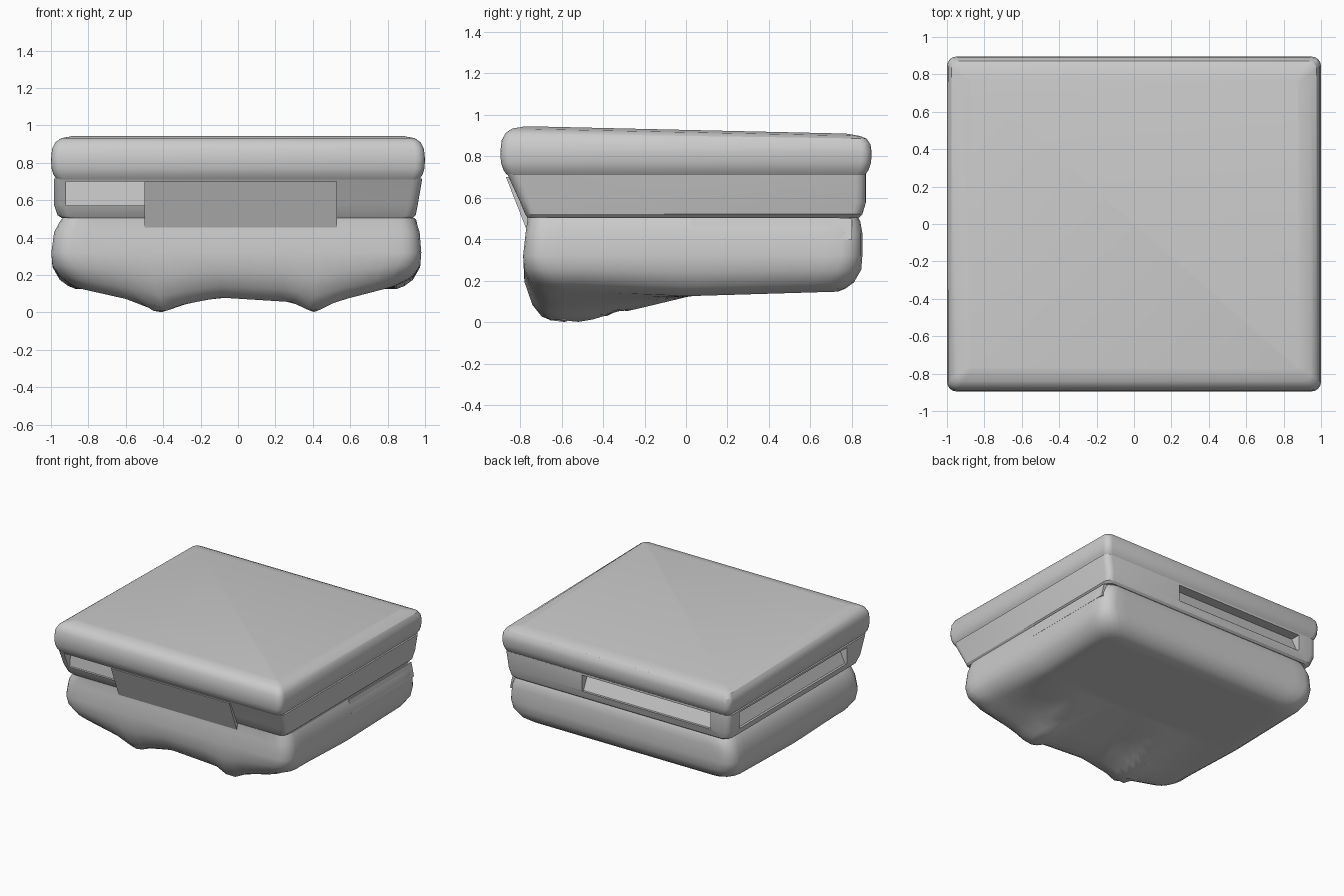
import bpy, bmesh, math
from mathutils import Vector

if "Cube" in bpy.data.objects:
    bpy.data.objects.remove(bpy.data.objects["Cube"])


def outline(x0, x1, y0, y1, r, n=20, arc=4):
    """Rounded rectangle with subdivided straight sides."""
    corners = [(x1 - r, y1 - r, 0), (x0 + r, y1 - r, 90),
               (x0 + r, y0 + r, 180), (x1 - r, y0 + r, 270)]
    arcs = []
    for cx, cy, a in corners:
        arcs.append([Vector((cx + r * math.cos(math.radians(a + 90 * i / arc)),
                             cy + r * math.sin(math.radians(a + 90 * i / arc))))
                     for i in range(arc + 1)])
    pts = []
    for k in range(4):
        pts += arcs[k]
        a, b = arcs[k][-1], arcs[(k + 1) % 4][0]
        pts += [a.lerp(b, i / n) for i in range(1, n)]
    return pts


def finish(name, bm):
    bmesh.ops.recalc_face_normals(bm, faces=bm.faces[:])
    me = bpy.data.meshes.new(name)
    bm.to_mesh(me)
    bm.free()
    ob = bpy.data.objects.new(name, me)
    bpy.context.collection.objects.link(ob)
    return ob


def smooth(ob, angle=28):
    bpy.ops.object.select_all(action='DESELECT')
    ob.select_set(True)
    bpy.context.view_layer.objects.active = ob
    bpy.ops.object.shade_smooth_by_angle(angle=math.radians(angle))


def loft(name, rings):
    """Skin a stack of rings (lists of 3D points) and cap both ends."""
    bm = bmesh.new()
    vs = [[bm.verts.new(p) for p in ring] for ring in rings]
    n = len(vs[0])
    for a, b in zip(vs, vs[1:]):
        for i in range(n):
            j = (i + 1) % n
            bm.faces.new((a[i], a[j], b[j], b[i]))
    bm.faces.new(vs[0])
    bm.faces.new(vs[-1])
    return finish(name, bm)


def ring(z, x0, x1, y0, y1, r, tilt=0.0, n=20):
    return [(p.x, p.y, z - tilt * max(0, p.y)) for p in outline(x0, x1, y0, y1, r, n)]


def interp(table, x):
    for (xa, za), (xb, zb) in zip(table, table[1:]):
        if x <= xb:
            return za + (zb - za) * max(0, x - xa) / (xb - xa)
    return table[-1][1]


# Top slab: rounded edge, sloping down slightly toward the back
slab = [(0.712, 0.03, 0), (0.735, 0.014, 0), (0.77, 0.003, 0), (0.82, 0, 0),
        (0.875, 0.006, 0.02), (0.91, 0.024, 0.03), (0.932, 0.055, 0.042),
        (0.944, 0.12, 0.046)]
top = loft("top_slab", [ring(z, -1 + i, 1 - i, -0.895 + i, 0.895 - i,
                             max(0.05 - i * 0.3, 0.015), t, 1) for z, i, t in slab])
smooth(top)

# Middle layer: tapers down, mostly at the front
middle = loft("middle_layer", [
    ring(0.505, -0.94, 0.935, -0.765, 0.835, 0.05, 0, 1),
    ring(0.52, -0.965, 0.95, -0.775, 0.85, 0.05, 0, 1),
    ring(0.58, -0.985, 0.962, -0.80, 0.868, 0.05, 0, 1),
    ring(0.715, -0.985, 0.985, -0.862, 0.868, 0.05, 0, 1)])


def slot(name, start, end, outward, depth):
    """Wedge cutter running from start to end just under the top slab."""
    o = Vector(outward)
    prof = [(0.15, 0.572), (-0.02, 0.572), (-depth, 0.70), (0.15, 0.70)]
    ends = [[(p[0] + o.x * d, p[1] + o.y * d, z) for d, z in prof] for p in (start, end)]
    cut = loft(name, ends)
    cut.hide_render = True
    cut.hide_set(True)
    mod = middle.modifiers.new(name, 'BOOLEAN')
    mod.operation = 'DIFFERENCE'
    mod.object = cut
    mod.solver = 'EXACT'


# Recesses in the back, left and front-left of the middle layer
slot("back_slot_cutter", (-0.82, 0.868), (0.3, 0.868), (0, 1), 0.08)
slot("left_slot_cutter", (-0.985, -0.6), (-0.985, 0.74), (-1, 0), 0.08)
slot("front_slot_cutter", (-0.92, -0.80), (-0.5, -0.80), (0, -1), 0.03)
smooth(middle)

# Lower body: bulging sides and a drooping front underside with two feet
droop = [(-1, 0.18), (-0.9, 0.14), (-0.5, 0.05), (-0.46, 0.01), (-0.4, 0),
         (-0.33, 0.035), (-0.1, 0.08), (0.3, 0.055), (0.36, 0.02), (0.41, 0),
         (0.53, 0.06), (0.8, 0.13), (0.95, 0.18)]


def under(x, y):
    base = 0.125 + 0.03 * max(0, y)
    w = min(1, max(0, (0.02 - y) / 0.52))
    return base + (min(interp(droop, x), 0.15) - base) * w


sides = [(0.505, 0.06, 0.02, 0.02), (0.485, 0.045, 0.02, 0.01),
         (0.43, 0.015, 0.012, 0.0), (0.32, 0.0, 0.0, 0.0)]
X0, X1, Y0, Y1 = -0.998, 0.98, -0.785, 0.85
rings = []
for z, ix, iy, ib in sides:
    rings.append(ring(z, X0 + ix, X1 - ix * 0.6, Y0 + iy, Y1 - ib, 0.1))
for inset, edge in ((0.006, 0.6), (0.045, 0.25), (0.09, 0.08), (0.13, 0.0)):
    pts = outline(X0 + inset, X1 - inset, Y0 + inset, Y1 - inset * 0.9, 0.12)
    rings.append([(p.x, p.y, under(p.x, p.y) * (1 - edge) + 0.32 * edge) for p in pts])
last = outline(X0 + 0.13, X1 - 0.13, Y0 + 0.13, Y1 - 0.117, 0.12)
centre = Vector((0, 0.03))
for s in (0.9, 0.8, 0.7, 0.6, 0.48, 0.36, 0.24, 0.12, 0.02):
    pts = [centre + (p - centre) * s for p in last]
    rings.append([(p.x, p.y, under(p.x, p.y)) for p in pts])
smooth(loft("lower_body", rings), 35)

# Front flap: sloping panel covering the seam between the layers
flap = loft("front_flap", [
    [(x, y, z) for y, z in ((-0.868, 0.70), (-0.772, 0.455), (-0.70, 0.455), (-0.70, 0.70))]
    for x in (-0.5, 0.53)])
smooth(flap)

# Side plate: covers the rear of the seam on the right side
loft("side_plate", [
    [(x, y, z) for x, z in ((0.952, 0.50), (0.975, 0.395), (0.85, 0.395), (0.85, 0.50))]
    for y in (0.02, 0.80)])
